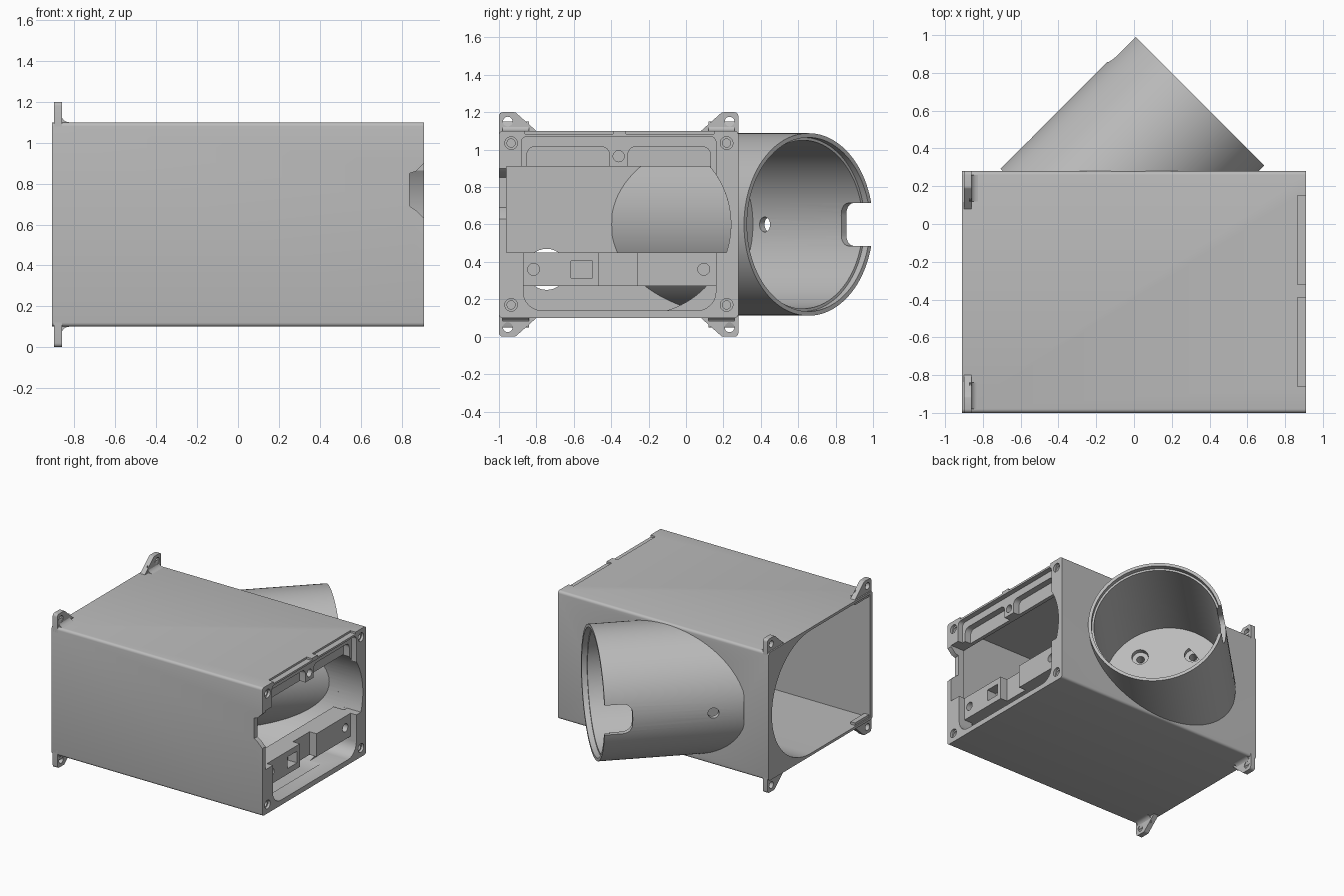
import bpy, bmesh
from math import sin, cos, pi
from mathutils import Matrix, Vector

cube = bpy.data.objects.get("Cube")
if cube:
    bpy.data.objects.remove(cube, do_unlink=True)

grey = bpy.data.materials.new("plain grey")
grey.use_nodes = True
grey.diffuse_color = (0.5, 0.5, 0.5, 1)
grey.node_tree.nodes["Principled BSDF"].inputs["Base Color"].default_value = grey.diffuse_color

# Profile (u, v) extruded along w: ALONG_X is (y, z) -> x, ALONG_Y is (x, z) -> y
ALONG_X = Matrix(((0, 0, 1, 0), (1, 0, 0, 0), (0, 1, 0, 0), (0, 0, 0, 1)))
ALONG_Y = Matrix(((1, 0, 0, 0), (0, 0, 1, 0), (0, 1, 0, 0), (0, 0, 0, 1)))
# Tube frame: origin at the mouth centre, local z runs into the box
s = 0.5 ** 0.5
TUBE = Matrix(((s, 0, -s, 0.345), (-s, 0, -s, 0.655), (0, 1, 0, 0.6), (0, 0, 0, 1)))


def arc(cu, cv, r, a0, a1, n):
    return [(cu + r * cos(a0 + (a1 - a0) * i / n), cv + r * sin(a0 + (a1 - a0) * i / n))
            for i in range(n + 1)]


def circle(cu, cv, r, n=32):
    return arc(cu, cv, r, 0, 2 * pi, n)[:-1]


def rounded(u0, v0, u1, v1, r, n=6):
    corners = ((u1 - r, v1 - r), (u0 + r, v1 - r), (u0 + r, v0 + r), (u1 - r, v0 + r))
    pts = []
    for k, (cu, cv) in enumerate(corners):
        pts += arc(cu, cv, r, k * pi / 2, (k + 1) * pi / 2, n)
    return pts


def rect(u0, v0, u1, v1):
    return [(u0, v0), (u1, v0), (u1, v1), (u0, v1)]


def prism(name, pts, w0, w1, matrix=ALONG_X):
    bm = bmesh.new()
    rings = [[bm.verts.new(matrix @ Vector((u, v, w))) for u, v in pts] for w in (w0, w1)]
    bm.faces.new(rings[0])
    bm.faces.new(rings[1])
    for i in range(len(pts)):
        j = (i + 1) % len(pts)
        bm.faces.new((rings[0][i], rings[0][j], rings[1][j], rings[1][i]))
    bmesh.ops.recalc_face_normals(bm, faces=bm.faces)
    mesh = bpy.data.meshes.new(name)
    bm.to_mesh(mesh)
    bm.free()
    mesh.materials.append(grey)
    obj = bpy.data.objects.new(name, mesh)
    bpy.context.collection.objects.link(obj)
    return obj


def cut(obj, pts, w0, w1, matrix=ALONG_X):
    cutter = prism("cutter", pts, w0, w1, matrix)
    mod = obj.modifiers.new("cut", "BOOLEAN")
    mod.operation = "DIFFERENCE"
    mod.solver = "EXACT"
    mod.object = cutter
    deps = bpy.context.evaluated_depsgraph_get()
    mesh = bpy.data.meshes.new_from_object(obj.evaluated_get(deps))
    obj.modifiers.clear()
    obj.data = mesh
    bpy.data.objects.remove(cutter, do_unlink=True)


def bore(obj):
    cut(obj, circle(0, 0, 0.45, 96), -0.1, 0.87, TUBE)


# Housing: a hollow box, round on its rear side
housing = prism("housing", rounded(-1, 0.1, 0.28, 1.1, 0.02, 4), -0.91, 0.91)
cavity = [(-0.97, 1.08), (-0.97, 0.12)] + arc(-0.24, 0.6, 0.48, -pi / 2, pi / 2, 48)
cut(housing, cavity, -1, 0.79)

# End opening: wide window, lower opening, recessed upper panel with two pockets
window = [(-0.96, 0.91), (-0.96, 0.45)] + arc(-0.24, 0.6, 0.48, -0.318, 0.702, 20)
cut(housing, window, 0.7, 1)
cut(housing, rounded(-0.87, 0.14, 0.16, 0.55, 0.1), 0.7, 1)
cut(housing, rounded(-0.88, 0.8, 0.16, 1.07, 0.03), 0.87, 1)
for y0 in (-0.85, -0.31):
    cut(housing, rounded(y0, 0.85, y0 + 0.44, 1.015, 0.04), 0.82, 1)

# Screw holes and edge notches of the end frame
for y in (-0.935, 0.217):
    for z in (0.17, 1.035):
        cut(housing, circle(y, z, 0.022, 20), 0.8, 1)
        cut(housing, circle(y, z, 0.034, 20), 0.89, 1)
cut(housing, circle(-0.36, 0.965, 0.03, 20), 0.82, 1)
for y0 in (-0.86, -0.32):
    cut(housing, rect(0.865, 1.085, 1, 1.2), y0, y0 + 0.47, ALONG_Y)
cut(housing, [(0.84, 0.69), (0.84, 0.85), (0.87, 0.86), (0.92, 0.91), (0.92, 0.62), (0.87, 0.67)],
    -1.1, -0.94, ALONG_Y)
bore(housing)

# Divider wall with a cable hole
divider = prism("divider", rect(-0.98, 0.11, 0.26, 1.09), -0.06, -0.02)
cut(divider, circle(-0.745, 0.36, 0.11), -0.2, 0.2)
bore(divider)

# Angled tube: closed floor, stepped rim, side slot, pin hole, four countersunk holes
tube = prism("angled_tube", circle(0, 0, 0.488, 96), 0, 1, TUBE)
bore(tube)
cut(tube, circle(0, 0, 0.465, 96), -0.1, 0.04, TUBE)
SIDE = TUBE @ ALONG_X
cut(tube, rounded(-0.115, -0.3, 0.115, 0.2, 0.07), -0.6, -0.3, SIDE)
cut(tube, circle(0, 0.78, 0.04), -0.6, -0.3, SIDE)
for u in (-0.19, 0.19):
    for v in (-0.22, 0.22):
        cut(tube, circle(u, v, 0.028, 20), 0.8, 1.1, TUBE)
        cut(tube, circle(u, v, 0.06, 24), 0.8, 0.91, TUBE)

# Cross bar with a square port, a stepped middle and two screw holes
bar = prism("cross_bar", rect(-0.89, 0.27, 0.18, 0.45), 0.7, 0.86)
cut(bar, rect(-0.465, 0.2, -0.26, 0.5), 0.8, 1)
cut(bar, rect(-0.615, 0.315, -0.5, 0.405), 0.78, 1)
for y in (-0.815, 0.095):
    cut(bar, circle(y, 0.36, 0.032, 20), 0.78, 1)

# Four mounting ears with fillets, mirrored about the middle of the box
ear_profile = ([(-0.8, 1.06), (-0.8, 1.1)] + arc(-0.92, 1.18, 0.02, pi / 4, pi / 2, 4)
               + arc(-0.98, 1.18, 0.02, pi / 2, pi, 4) + [(-1, 1.06)])
fillet = [(-0.87, 1.08), (-0.87, 1.15)] + arc(-0.825, 1.14, 0.04, pi, 1.5 * pi, 6) + [(-0.825, 1.08)]
middle = Matrix.Translation((0, -0.36, 0.6))
for sy, side in ((1, "front"), (-1, "back")):
    for sz, level in ((1, "upper"), (-1, "lower")):
        flip = middle @ Matrix.Diagonal((1, sy, sz, 1)) @ middle.inverted()
        ear = prism(f"{level}_{side}_ear", ear_profile, -0.9, -0.86, flip @ ALONG_X)
        cut(ear, circle(-0.953, 1.15, 0.026, 20), -1, -0.8, flip @ ALONG_X)
        prism(f"{level}_{side}_ear_fillet", fillet, -0.98, -0.84, flip @ ALONG_Y)

# Smooth the round surfaces, keep the edges sharp
bpy.ops.object.select_all(action="DESELECT")
for obj in bpy.context.scene.objects:
    if obj.type == "MESH" and grey.name in obj.data.materials:
        obj.select_set(True)
        bpy.context.view_layer.objects.active = obj
bpy.ops.object.shade_smooth_by_angle(angle=0.5)
